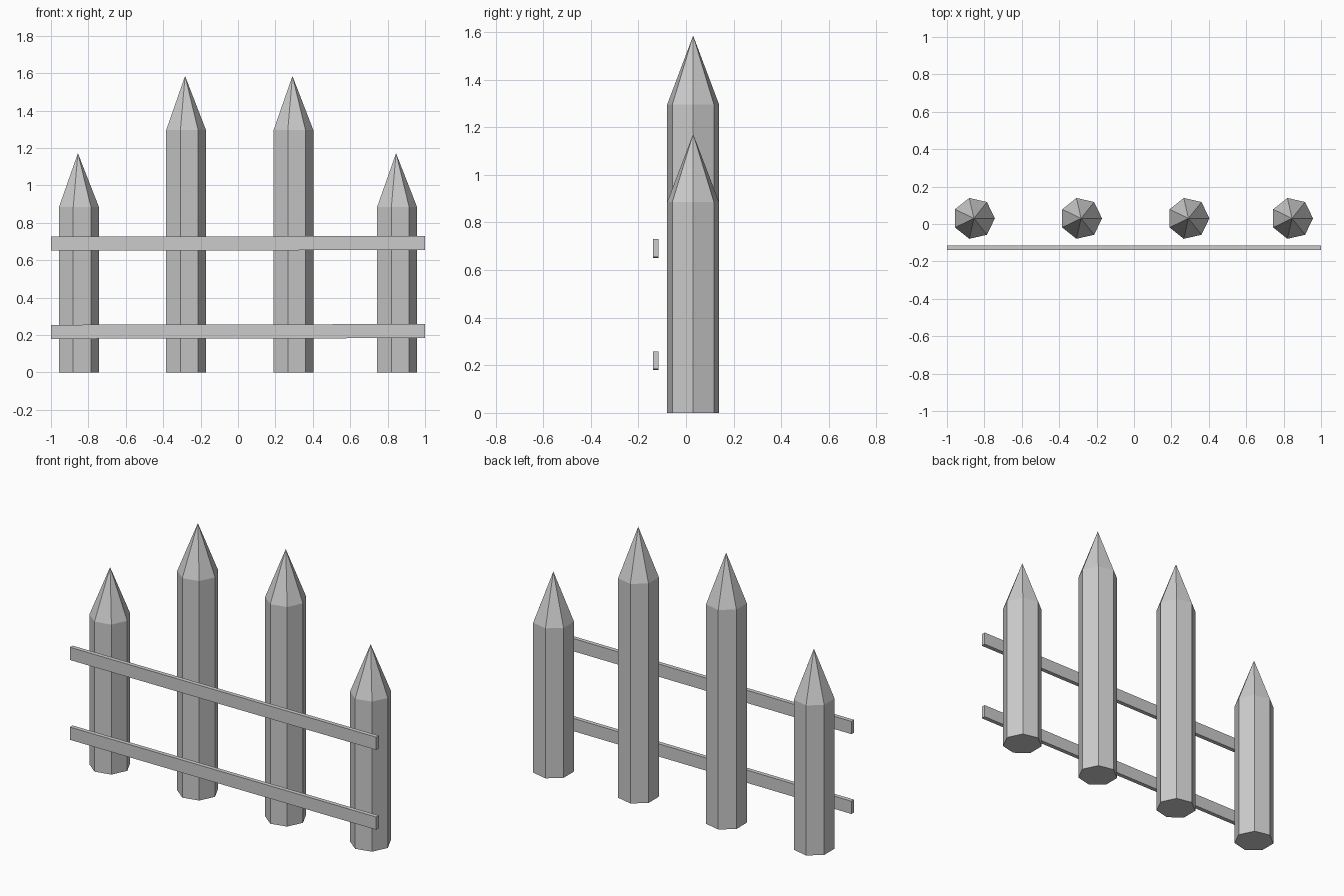
import bpy
import bmesh
from math import cos, sin, tau
from mathutils import Matrix

cube = bpy.data.objects.get("Cube")
if cube:
    bpy.data.objects.remove(cube, do_unlink=True)

SIDES = 7
POST_RADIUS = 0.112
POST_Y = 0.03

# Single grey for the whole fence
grey = bpy.data.materials.new("plain_grey")
grey.use_nodes = True
colour = (0.6, 0.6, 0.6, 1)
grey.diffuse_color = colour
grey.node_tree.nodes["Principled BSDF"].inputs["Base Color"].default_value = colour


def add_object(name, bm, location):
    bmesh.ops.recalc_face_normals(bm, faces=bm.faces)
    mesh = bpy.data.meshes.new(name)
    bm.to_mesh(mesh)
    bm.free()
    mesh.materials.append(grey)
    obj = bpy.data.objects.new(name, mesh)
    obj.location = location
    bpy.context.collection.objects.link(obj)
    return obj


def add_post(name, x, shoulder, tip):
    """Seven-sided stake with a sharpened point."""
    bm = bmesh.new()
    ring = [(POST_RADIUS * cos(tau * i / SIDES), POST_RADIUS * sin(tau * i / SIDES))
            for i in range(SIDES)]
    bottom = [bm.verts.new((px, py, 0)) for px, py in ring]
    top = [bm.verts.new((px, py, shoulder)) for px, py in ring]
    apex = bm.verts.new((0, 0, tip))
    bm.faces.new(bottom[::-1])
    for i in range(SIDES):
        j = (i + 1) % SIDES
        bm.faces.new((bottom[i], bottom[j], top[j], top[i]))
        bm.faces.new((top[i], top[j], apex))
    add_object(name, bm, (x, POST_Y, 0))


def add_rail(name, z):
    """Thin plank across the front, rising very slightly to the left."""
    bm = bmesh.new()
    bmesh.ops.create_cube(bm, size=1, matrix=Matrix.Diagonal((2, 0.025, 0.075, 1)))
    rail = add_object(name, bm, (0, -0.127, z))
    rail.rotation_euler.y = -0.002


# Posts: short at the ends, tall in the middle
add_post("outer_right_post", -0.856, 0.885, 1.172)
add_post("inner_right_post", -0.283, 1.295, 1.585)
add_post("inner_left_post", 0.291, 1.295, 1.585)
add_post("outer_left_post", 0.845, 0.885, 1.172)

# Rails
add_rail("lower_rail", 0.219)
add_rail("upper_rail", 0.69)
